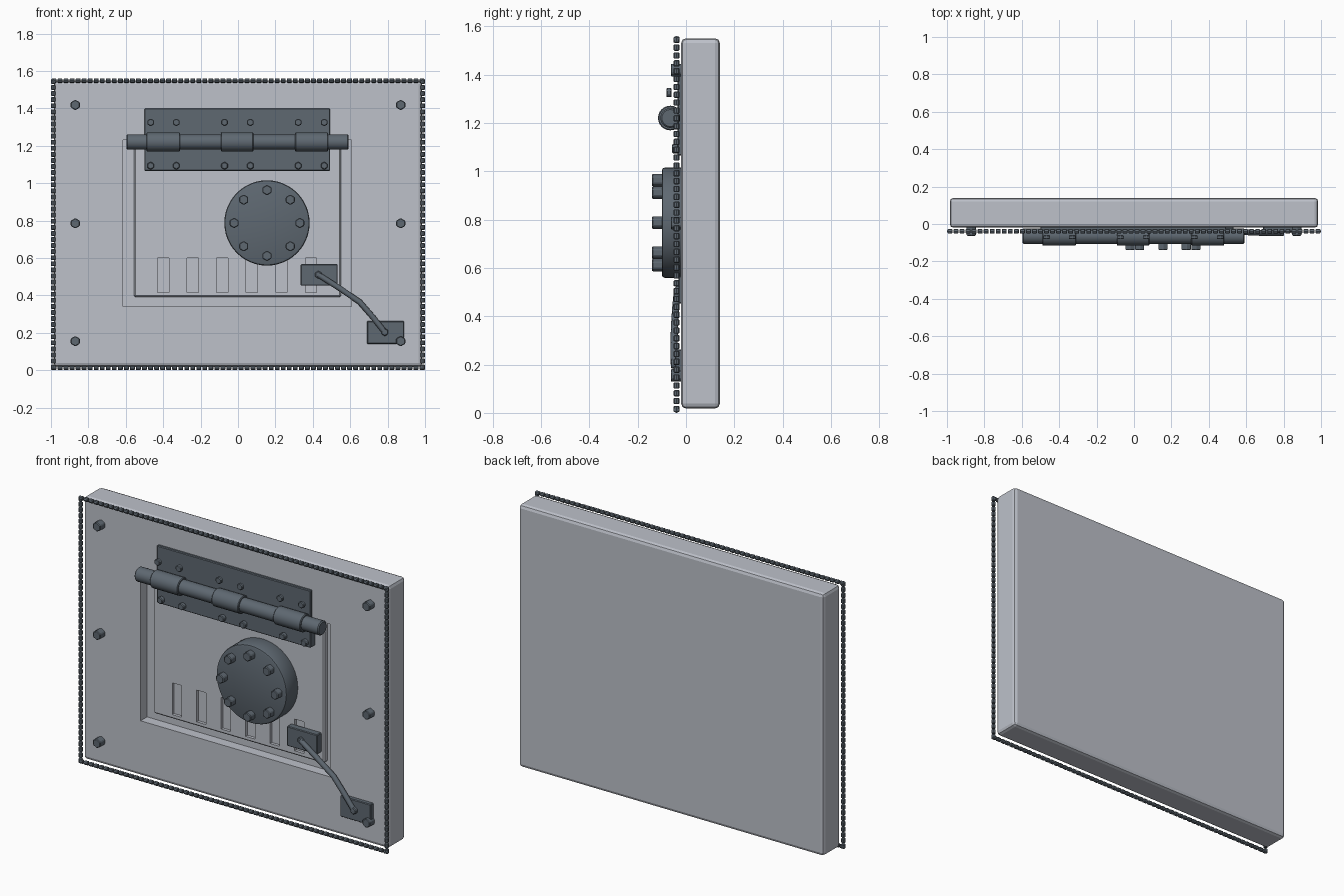
import bpy, math
from mathutils import Vector

if "Cube" in bpy.data.objects:
    bpy.data.objects.remove(bpy.data.objects["Cube"])


def material(name, rgb):
    m = bpy.data.materials.new(name)
    m.diffuse_color = (*rgb, 1)
    m.use_nodes = True
    m.node_tree.nodes["Principled BSDF"].inputs["Base Color"].default_value = m.diffuse_color
    return m


PALE = material("pale_grey", (0.51, 0.535, 0.59))
DARK = material("dark_slate", (0.112, 0.138, 0.165))


def finish(ob, name, mat, bevel=0, segments=1):
    ob.name = name
    ob.data.materials.append(mat)
    bpy.ops.object.transform_apply(location=False, rotation=True, scale=True)
    if bevel:
        b = ob.modifiers.new("bevel", "BEVEL")
        b.width, b.segments = bevel, segments
        b.limit_method, b.angle_limit = "ANGLE", math.radians(50)
        bpy.ops.object.modifier_apply(modifier="bevel")
    return ob


def box(name, x, y, z, mat, bevel=0, segments=1):
    """Box from (min, max) ranges."""
    bpy.ops.mesh.primitive_cube_add(size=1, location=[sum(r) / 2 for r in (x, y, z)])
    ob = bpy.context.object
    ob.scale = [r[1] - r[0] for r in (x, y, z)]
    return finish(ob, name, mat, bevel, segments)


def cylinder(name, start, end, r, mat, sides=6, bevel=0, segments=1, smooth=False):
    a, b = Vector(start), Vector(end)
    bpy.ops.mesh.primitive_cylinder_add(vertices=sides, radius=r, depth=(b - a).length,
                                        location=(a + b) / 2)
    ob = bpy.context.object
    ob.rotation_euler = (b - a).to_track_quat("Z", "Y").to_euler()
    finish(ob, name, mat, bevel, segments)
    if smooth:
        bpy.ops.object.shade_smooth_by_angle(angle=math.radians(35))
    return ob


def bolt(name, x, z, front, back, r):
    cylinder(name, (x, back, z), (x, front, z), r, DARK, 6, 0.004)


def cut(ob, cutter):
    m = ob.modifiers.new("cut", "BOOLEAN")
    m.operation, m.object, m.solver = "DIFFERENCE", cutter, "EXACT"
    bpy.ops.object.select_all(action="DESELECT")
    bpy.context.view_layer.objects.active = ob
    ob.select_set(True)
    bpy.ops.object.modifier_apply(modifier="cut")
    bpy.data.objects.remove(cutter, do_unlink=True)


# Wall panel with a rectangular pocket
panel = box("wall_panel", (-0.985, 0.985), (-0.02, 0.14), (0.018, 1.55), PALE, 0.02, 2)
cut(panel, box("pocket_cutter", (-0.615, 0.607), (-0.1, 0.04), (0.34, 1.23), PALE))

# Hatch door with six vent slots
door = box("hatch_door", (-0.555, 0.55), (0.008, 0.06), (0.39, 1.2), PALE, 0.008)
for i in range(6):
    x = -0.4 + i * 0.158
    cut(door, box("slot_cutter", (x - 0.03, x + 0.03), (-0.1, 0.025), (0.415, 0.6), PALE))

# Beaded trim around the panel: one mesh shared by all the beads of a direction
def bead_row(name, horizontal):
    length = 2.0 if horizontal else 1.56
    count = 62 if horizontal else 48
    step = length / count
    half = Vector((0.013, 0, 0)) if horizontal else Vector((0, 0, 0.013))
    first = None
    for i in range(count):
        t = step * (i + 0.5)
        for side in (0, 1):
            if horizontal:
                c = Vector((-1 + t, -0.039, 0.012 + side * 1.536))
            else:
                c = Vector((-0.988 + side * 1.976, -0.039, t))
            if first is None:
                first = cylinder(name, c - half, c + half, 0.012, DARK, 8, 0.003)
            else:
                ob = first.copy()
                ob.location = c
                bpy.context.collection.objects.link(ob)


bead_row("trim_bead_horizontal", True)
bead_row("trim_bead_vertical", False)

# Panel bolts
for x in (-0.87, 0.87):
    for z in (0.155, 0.785, 1.418):
        bolt("panel_bolt", x, z, -0.063, -0.015, 0.028)

# Hinge: plate, pin, knuckles and two rows of rivets
box("hinge_plate", (-0.5, 0.492), (-0.035, 0.012), (1.065, 1.4), DARK, 0.004)
cylinder("hinge_pin", (-0.597, -0.065, 1.22), (0.592, -0.065, 1.22), 0.041, DARK, 24, 0.006, 1, True)
for a, b in ((-0.49, -0.31), (-0.092, 0.082), (0.305, 0.482)):
    cylinder("hinge_knuckle", (a, -0.065, 1.22), (b, -0.065, 1.22), 0.051, DARK, 24, 0.004, 1, True)
for x in (-0.467, -0.33, -0.072, 0.066, 0.322, 0.461):
    bolt("upper_rivet", x, 1.325, -0.081, -0.06, 0.021)
    bolt("lower_rivet", x, 1.093, -0.057, -0.03, 0.021)

# Round flange with a ring of bolts
cx, cz = 0.155, 0.787
cylinder("flange", (cx, 0.015, cz), (cx, -0.1, cz), 0.228, DARK, 48, 0.012, 2, True)
for k in range(8):
    a = k * math.pi / 4
    bolt("flange_bolt", cx + 0.176 * math.cos(a), cz + 0.176 * math.sin(a), -0.14, -0.095, 0.028)

# Latch: two plates joined by a bent rod
box("latch_door_plate", (0.335, 0.532), (-0.03, 0.012), (0.452, 0.567), DARK, 0.004)
box("latch_wall_plate", (0.69, 0.888), (-0.045, -0.015), (0.14, 0.262), DARK, 0.004)
bolt("latch_door_pivot", 0.43, 0.51, -0.042, -0.025, 0.021)
bolt("latch_wall_pivot", 0.785, 0.203, -0.063, -0.04, 0.021)
curve = bpy.data.curves.new("latch_rod", "CURVE")
curve.dimensions = "3D"
curve.bevel_depth, curve.bevel_resolution, curve.use_fill_caps = 0.015, 2, True
path = [(0.43, -0.035, 0.51), (0.54, -0.042, 0.44), (0.65, -0.047, 0.365),
        (0.72, -0.05, 0.285), (0.785, -0.05, 0.203)]
spline = curve.splines.new("POLY")
spline.points.add(len(path) - 1)
for p, co in zip(spline.points, path):
    p.co = (*co, 1)
curve.materials.append(DARK)
bpy.context.collection.objects.link(bpy.data.objects.new("latch_rod", curve))
